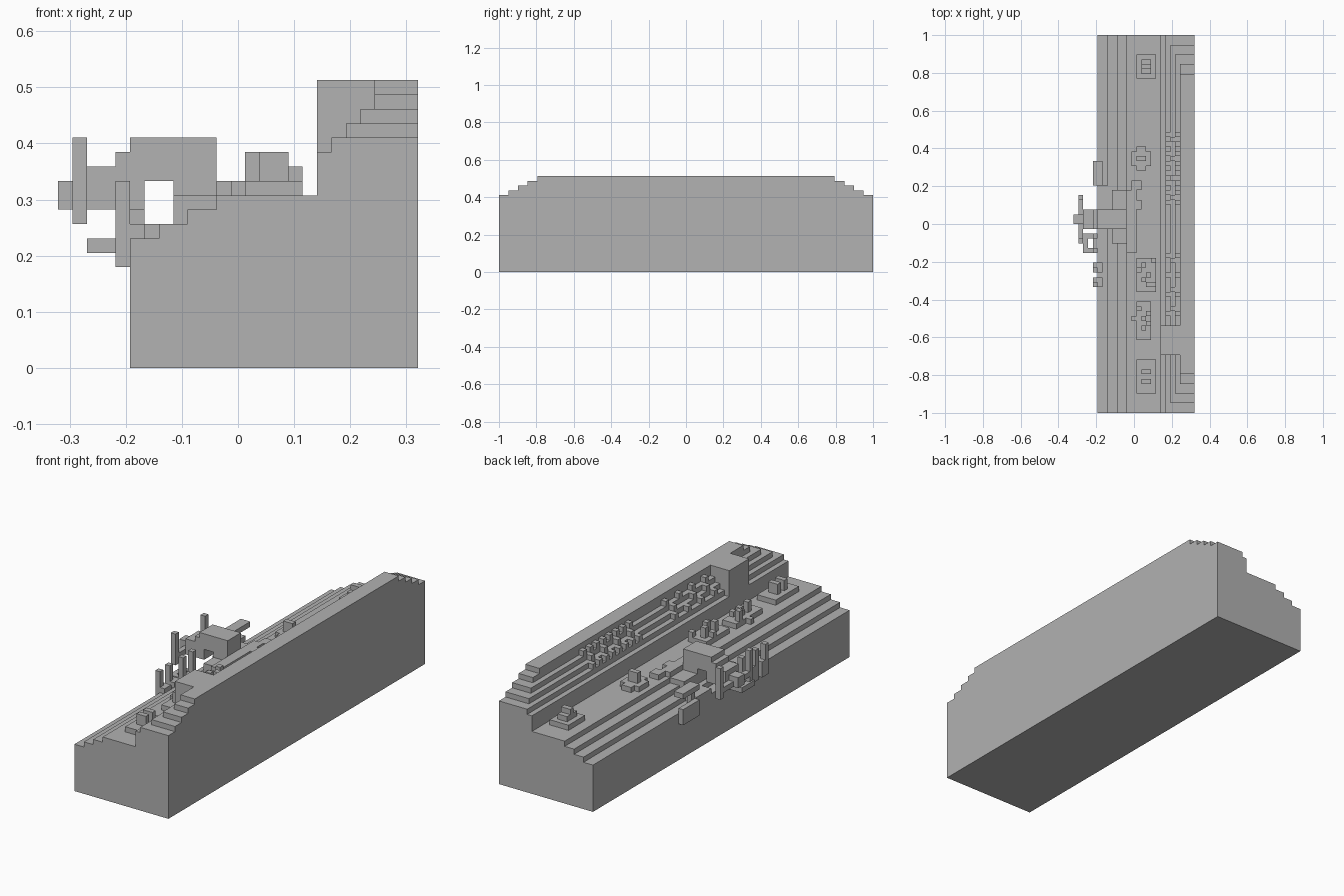
import bpy
import bmesh
from mathutils import Vector

# Everything sits on one cubic cell grid
CELL = 2 / 78
ORIGIN = Vector((12.5, 39, 0))

if "Cube" in bpy.data.objects:
    bpy.data.objects.remove(bpy.data.objects["Cube"], do_unlink=True)

grey = bpy.data.materials.new("plain grey")
grey.use_nodes = True
tone = (0.445, 0.445, 0.445, 1)
grey.diffuse_color = tone
grey.node_tree.nodes["Principled BSDF"].inputs["Base Color"].default_value = tone


def place(point):
    """Turn grid cell coordinates into world coordinates."""
    return (Vector(point) - ORIGIN) * CELL


def finish(name, bm):
    """Store a bmesh as a named grey object."""
    bmesh.ops.recalc_face_normals(bm, faces=bm.faces)
    mesh = bpy.data.meshes.new(name)
    bm.to_mesh(mesh)
    bm.free()
    mesh.materials.append(grey)
    result = bpy.data.objects.new(name, mesh)
    bpy.context.collection.objects.link(result)
    return result


def add_box(bm, x, y, z):
    """Add a block spanning the given pairs of grid lines."""
    low = place((x[0], y[0], z[0]))
    high = place((x[1], y[1], z[1]))
    cube = bmesh.ops.create_cube(bm, size=1)
    for vert in cube["verts"]:
        vert.co = (low + high) / 2 + vert.co * (high - low)


def blocks(name, *boxes):
    """Make one object out of several (x, y, z) span blocks."""
    bm = bmesh.new()
    for x, y, z in boxes:
        add_box(bm, x, y, z)
    return finish(name, bm)


def studs(name, cells, bottom, top):
    """Make a set of single-cell posts between two heights."""
    return blocks(name, *[((x, x + 1), (y, y + 1), (bottom, top)) for x, y in cells])


# Stepped body, one profile pushed along the length
treads = [(5, 9), (7, 10), (9, 11), (11, 12), (18, 15), (19, 16)]
outline = [(5, 0)]
for index, (start, height) in enumerate(treads):
    end = treads[index + 1][0] if index + 1 < len(treads) else 25
    outline += [(start, height), (end, height)]
outline.append((25, 0))

body = bmesh.new()
section = body.faces.new([body.verts.new(place((x, 0, z))) for x, z in outline])
extruded = bmesh.ops.extrude_face_region(body, geom=[section])
moved = [item for item in extruded["geom"] if isinstance(item, bmesh.types.BMVert)]
bmesh.ops.translate(body, verts=moved, vec=(0, 2, 0))
finish("stepped_body", body)

# Back wall terraces, shorter towards the top
for level, start in enumerate((20, 21, 22, 22)):
    inset = 2 * (level + 1)
    blocks(f"wall_terrace_{level}",
           ((start, 25), (inset, 78 - inset), (16 + level, 17 + level)))

# Wall buttress beside the control panel
blocks("wall_buttress", ((18, 22), (12, 18), (15, 20)))

# Control knobs on the sloping panel
for start, base in ((19, 16), (21, 18)):
    studs(f"panel_knobs_{start}", [(start, y) for y in range(43, 58, 2)], base, base + 1)
    studs(f"sparse_knobs_{start}", [(start, y) for y in range(20, 36, 4)], base, base + 1)
studs("middle_knobs", [(20, y) for y in (21, 25, 31, 44, 48, 52, 56)], 17, 18)

# Back pedestal, two-tier
blocks("back_pedestal",
       ((13, 17), (69, 74), (12, 13)),
       ((14, 16), (70, 73), (13, 14)),
       ((14, 16), (71, 72), (14, 15)))

# Front pedestal with twin posts
blocks("front_pedestal",
       ((13, 17), (4, 11), (12, 13)),
       *[((14, 16), (y, y + 1), (13, 15)) for y in (6, 8)])

# Cross-shaped seat
blocks("cross_seat",
       ((13, 15), (50, 55), (12, 13)),
       ((12, 16), (51, 54), (12, 13)),
       ((13, 15), (52, 53), (13, 15)))

# Low curved walkway next to the main block
blocks("walkway",
       ((12, 14), (46, 48), (12, 13)),
       ((11, 13), (44, 46), (12, 13)),
       ((11, 14), (42, 44), (12, 13)),
       ((11, 13), (33, 42), (12, 13)))

# Platforms with small posts
blocks("wide_platform", ((13, 17), (25, 32), (12, 13)))
studs("wide_platform_tall_posts", [(14, 30), (14, 27), (15, 28)], 13, 15)
studs("wide_platform_short_posts", [(13, 29), (16, 31), (15, 26), (16, 26)], 13, 14)
blocks("narrow_platform",
       ((13, 16), (15, 23), (12, 13)),
       ((12, 13), (19, 20), (12, 13)))
studs("narrow_platform_tall_posts", [(13, 21), (14, 17)], 13, 15)
studs("narrow_platform_short_posts", [(14, 19), (15, 20), (15, 18)], 13, 14)

# Main raised block and its supports
blocks("raised_block",
       ((5, 11), (38, 42), (13, 16)),
       ((8, 11), (38, 42), (10, 13)))
for side, span in (("front", (35, 38)), ("back", (42, 46))):
    blocks(f"{side}_foot", ((8, 11), span, (10, 12)))

# Snout reaching out over the low side
blocks("snout",
       ((4, 6), (38, 42), (11, 15)),
       ((2, 4), (38, 42), (11, 14)),
       ((0, 2), (39, 41), (11, 13)))

# Upright horns joined to the snout
for side, post, arm in (("front", 35, (35, 39)), ("back", 44, (41, 45))):
    blocks(f"{side}_horn",
           ((1, 2), (post, post + 1), (10, 16)),
           ((1, 2), arm, (11, 12)))

# Back bracket on the low edge
blocks("back_bracket",
       ((4, 5), (47, 52), (7, 10)),
       ((5, 6), (47, 48), (9, 13)),
       ((4, 6), (47, 52), (12, 13)),
       ((5, 7), (42, 47), (9, 10)))

# Front hanging loop
blocks("front_loop",
       ((2, 3), (33, 37), (8, 9)),
       ((4, 5), (33, 37), (8, 9)),
       *[((2, 6), (y, y + 1), (8, 9)) for y in (33, 36)])
studs("loop_posts", [(4, y) for y in (33, 36)], 9, 13)

# Small edge posts
for y in (26, 29):
    blocks(f"edge_post_{y}",
           ((4, 6), (y, y + 2), (9, 10)),
           ((4, 5), (y, y + 2), (7, 10)),
           ((4, 5), (y, y + 1), (10, 13)))
